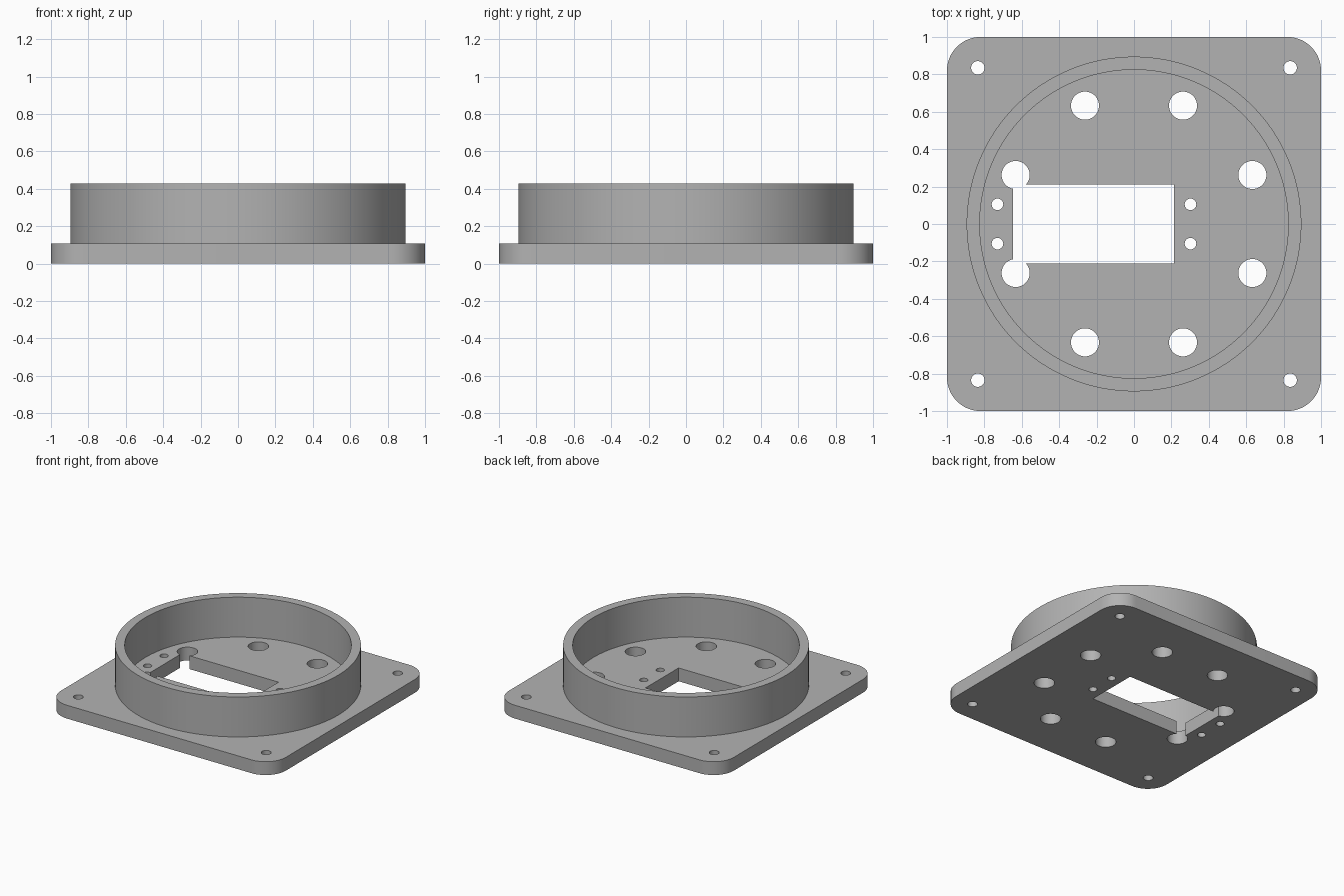
import bpy, bmesh
from math import pi, cos, sin, radians

if "Cube" in bpy.data.objects:
    bpy.data.objects.remove(bpy.data.objects["Cube"])

PLATE_TOP, RING_TOP = 0.107, 0.428
RING_OUTER, RING_INNER = 0.895, 0.825

grey = bpy.data.materials.new("mid_grey")
grey.use_nodes = True
colour = (0.45, 0.45, 0.45, 1)
grey.diffuse_color = colour
grey.node_tree.nodes["Principled BSDF"].inputs["Base Color"].default_value = colour


def circle(x, y, r, n=48):
    return [(x + r * cos(2 * pi * i / n), y + r * sin(2 * pi * i / n)) for i in range(n)]


def rounded_square(half, r, steps=16):
    points = []
    for corner, (sx, sy) in enumerate([(1, 1), (-1, 1), (-1, -1), (1, -1)]):
        for i in range(steps + 1):
            a = pi / 2 * (corner + i / steps)
            points.append((sx * (half - r) + r * cos(a), sy * (half - r) + r * sin(a)))
    return points


def prism(name, outline, z0, z1):
    """Extrude a closed outline between two heights."""
    bm = bmesh.new()
    base = bm.faces.new([bm.verts.new((x, y, z0)) for x, y in outline])
    top = bmesh.ops.extrude_face_region(bm, geom=[base])["geom"]
    moved = [v for v in top if isinstance(v, bmesh.types.BMVert)]
    bmesh.ops.translate(bm, verts=moved, vec=(0, 0, z1 - z0))
    bmesh.ops.recalc_face_normals(bm, faces=bm.faces)
    mesh = bpy.data.meshes.new(name)
    bm.to_mesh(mesh)
    bm.free()
    obj = bpy.data.objects.new(name, mesh)
    bpy.context.collection.objects.link(obj)
    mesh.materials.append(grey)
    return obj


def activate(obj):
    bpy.ops.object.select_all(action="DESELECT")
    obj.select_set(True)
    bpy.context.view_layer.objects.active = obj


def cut(obj, outline):
    """Cut an outline right through the object."""
    cutter = prism("cutter", outline, -0.2, 0.7)
    cutter.hide_render = True
    mod = obj.modifiers.new("cut", "BOOLEAN")
    mod.operation, mod.solver, mod.object = "DIFFERENCE", "EXACT", cutter
    activate(obj)
    bpy.ops.object.modifier_apply(modifier=mod.name)
    bpy.data.objects.remove(cutter)


# Square base plate with rounded corners
plate = prism("base_plate", rounded_square(1, 0.18), 0, PLATE_TOP)

# Rectangular opening, offset towards the right side
cut(plate, [(-0.647, -0.21), (0.213, -0.21), (0.213, 0.21), (-0.647, 0.21)])

# Ring of eight large holes
for i in range(8):
    a = radians(22.5 + 45 * i)
    cut(plate, circle(0.685 * cos(a), 0.685 * sin(a), 0.075))

# Corner mounting holes and small screw holes beside the opening
for sy in (-1, 1):
    for x in (-0.835, 0.835):
        cut(plate, circle(x, sy * 0.835, 0.036, 32))
    for x in (-0.73, 0.302):
        cut(plate, circle(x, sy * 0.105, 0.031, 32))

# Upright circular wall
wall = prism("ring_wall", circle(0, 0, RING_OUTER, 128), PLATE_TOP - 0.01, RING_TOP)
cut(wall, circle(0, 0, RING_INNER, 128))

for obj in (plate, wall):
    activate(obj)
    bpy.ops.object.shade_smooth_by_angle(angle=radians(30))
